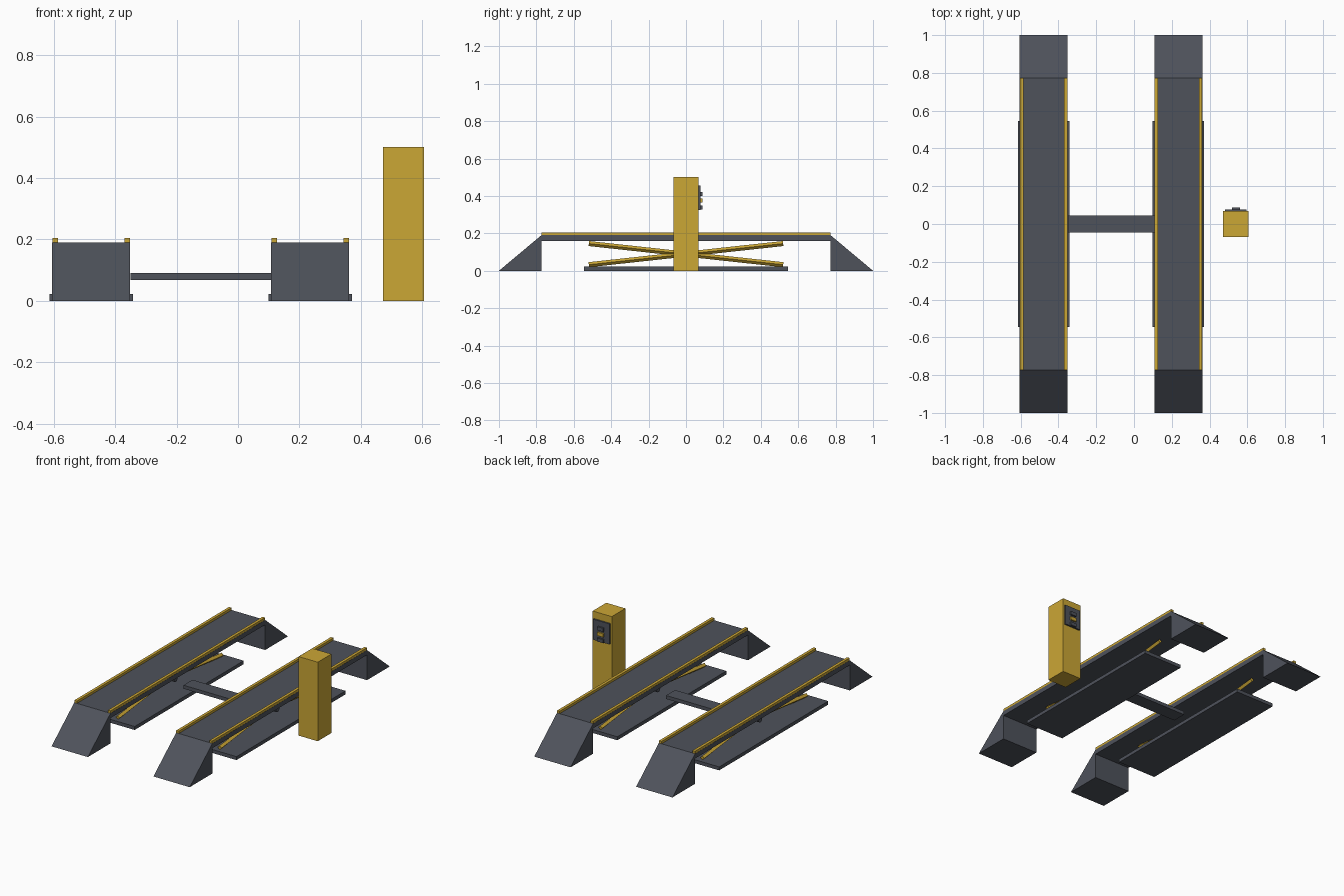
import bpy, bmesh, math
from mathutils import Matrix

default = bpy.data.objects.get("Cube")
if default:
    bpy.data.objects.remove(default, do_unlink=True)


def material(name, rgb):
    m = bpy.data.materials.new(name)
    m.use_nodes = True
    m.diffuse_color = (*rgb, 1)
    m.node_tree.nodes["Principled BSDF"].inputs["Base Color"].default_value = (*rgb, 1)
    return m


YELLOW = material("safety yellow", (0.6, 0.385, 0.036))
GREY = material("gunmetal grey", (0.077, 0.085, 0.105))


def finish(name, bm, mat):
    bmesh.ops.recalc_face_normals(bm, faces=bm.faces)
    mesh = bpy.data.meshes.new(name)
    bm.to_mesh(mesh)
    bm.free()
    mesh.materials.append(mat)
    obj = bpy.data.objects.new(name, mesh)
    bpy.context.collection.objects.link(obj)
    return obj


def box(name, x, y, z, mat):
    """Box from (min, max) pairs on each axis."""
    bm = bmesh.new()
    size = [b - a for a, b in (x, y, z)]
    mid = [(a + b) / 2 for a, b in (x, y, z)]
    bmesh.ops.create_cube(bm, size=1, matrix=Matrix.Translation(mid) @ Matrix.Diagonal((*size, 1)))
    return finish(name, bm, mat)


def wedge(name, x, side, mat):
    """Drive-on ramp, a triangle swept across x."""
    bm = bmesh.new()
    profile = [(0.773, 0), (1.0, 0), (0.773, 0.19)]
    face = bm.faces.new([bm.verts.new((x[0], side * y, z)) for y, z in profile])
    swept = bmesh.ops.extrude_face_region(bm, geom=[face])["geom"]
    bmesh.ops.translate(bm, vec=(x[1] - x[0], 0, 0),
                        verts=[v for v in swept if isinstance(v, bmesh.types.BMVert)])
    return finish(name, bm, mat)


def rod(name, centre, rotation, radius, length, sides, mat):
    bm = bmesh.new()
    bmesh.ops.create_cone(bm, cap_ends=True, segments=sides, radius1=radius, radius2=radius,
                          depth=length, matrix=Matrix.Translation(centre) @ rotation)
    return finish(name, bm, mat)


# Two lifting platforms
for label, cx in (("right", -0.478), ("left", 0.235)):
    span = (cx - 0.127, cx + 0.127)
    box(f"{label}_base_plate", (cx - 0.136, cx + 0.136), (-0.545, 0.545), (0, 0.022), GREY)
    box(f"{label}_deck", span, (-0.773, 0.773), (0.16, 0.19), GREY)
    for side, end in ((-1, "front"), (1, "back")):
        wedge(f"{label}_{end}_ramp", span, side, GREY)
        # Edge rail on each long side
        rx = cx + side * 0.117
        box(f"{label}_{'outer' if side * cx > 0 else 'inner'}_rail",
            (rx - 0.009, rx + 0.009), (-0.773, 0.773), (0.19, 0.205), YELLOW)
        # Diamond-section scissor arm
        tilt = Matrix.Rotation(side * (math.pi / 2 - math.atan2(0.113, 1.04)), 4, "X")
        rod(f"{label}_{end}_scissor_arm", (cx, 0, 0.089), tilt, 0.0135, 1.045, 4, YELLOW)
    pin = rod(f"{label}_pivot_pin", (cx, 0, 0.089), Matrix.Rotation(math.pi / 2, 4, "Y"),
              0.018, 0.085, 16, GREY)
    bpy.context.view_layer.objects.active = pin
    pin.select_set(True)
    bpy.ops.object.shade_smooth_by_angle()
    pin.select_set(False)

# Beam joining the platforms
box("cross_beam", (-0.35, 0.108), (-0.045, 0.045), (0.068, 0.09), GREY)

# Control column with a panel on its back
box("control_column", (0.472, 0.606), (-0.068, 0.068), (0, 0.5), YELLOW)
box("control_panel", (0.482, 0.596), (0.068, 0.078), (0.325, 0.455), GREY)
for name, z, mat in (("upper_button", 0.41, GREY), ("middle_button", 0.375, YELLOW),
                     ("lower_button", 0.338, GREY)):
    box(name, (0.518, 0.56), (0.078, 0.088), (z - 0.011, z + 0.011), mat)
